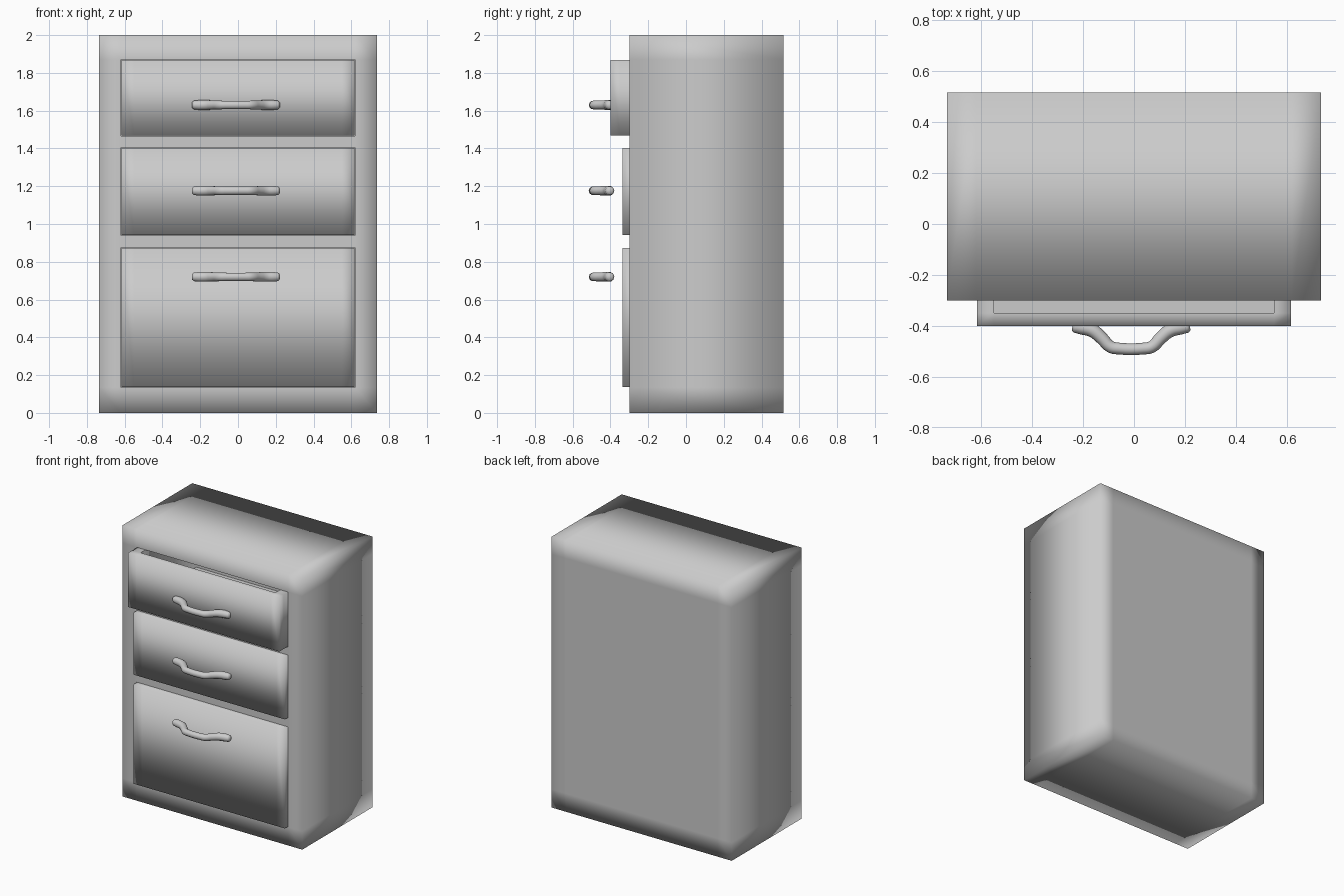
import bpy, bmesh
from mathutils import Vector

if "Cube" in bpy.data.objects:
    bpy.data.objects.remove(bpy.data.objects["Cube"])


def cut_box(lo, hi, cuts):
    """Box between two corners, with loop cuts given as (axis, position)."""
    bm = bmesh.new()
    bmesh.ops.create_cube(bm, size=1)
    lo, hi = Vector(lo), Vector(hi)
    for v in bm.verts:
        v.co = Vector([(lo[i] + hi[i]) / 2 + v.co[i] * (hi[i] - lo[i]) for i in range(3)])
    for axis, pos in cuts:
        co, no = Vector(), Vector()
        co[axis], no[axis] = pos, 1
        bmesh.ops.bisect_plane(bm, geom=bm.verts[:] + bm.edges[:] + bm.faces[:],
                               plane_co=co, plane_no=no)
    return bm


def hollow(bm, test, offset):
    """Push the faces whose centre passes the test inwards, with a crisp rim."""
    for f in [f for f in bm.faces if test(f.calc_center_median())]:
        for e in f.edges:
            e.smooth = False
        new = bmesh.ops.extrude_discrete_faces(bm, faces=[f])["faces"][0]
        for e in new.edges:
            e.smooth = False
        bmesh.ops.translate(bm, verts=new.verts[:], vec=offset)


def finish(bm, name):
    bmesh.ops.recalc_face_normals(bm, faces=bm.faces[:])
    for f in bm.faces:
        f.smooth = True
    mesh = bpy.data.meshes.new(name)
    bm.to_mesh(mesh)
    bm.free()
    ob = bpy.data.objects.new(name, mesh)
    bpy.context.collection.objects.link(ob)
    return ob


W, FRONT, BACK = 0.735, -0.30, 0.516
DW = 0.62
# name, bottom, top, front position, handle height
DRAWERS = [("top", 1.465, 1.87, -0.40, 1.63),
           ("middle", 0.94, 1.405, -0.335, 1.176),
           ("bottom", 0.135, 0.875, -0.335, 0.72)]

# Cabinet body with three drawer openings
cuts = [(0, -DW), (0, DW)] + [(2, z) for d in DRAWERS for z in d[1:3]]
body = cut_box((-W, FRONT, 0), (W, BACK, 2), cuts)
hollow(body,
       lambda c: abs(c.y - FRONT) < 1e-4 and abs(c.x) < 0.1
       and any(d[1] < c.z < d[2] for d in DRAWERS),
       Vector((0, 0.75, 0)))
finish(body, "cabinet_body")


def make_drawer(name, z0, z1, y):
    gap, wall, length = 0.003, 0.05, 0.75
    inner = 0.55
    bm = cut_box((-DW + gap, y, z0 + gap), (DW - gap, y + length, z1 - gap),
                 [(0, -inner), (0, inner), (1, y + wall), (1, y + length - wall)])
    hollow(bm,
           lambda c: abs(c.z - z1 + gap) < 1e-4 and abs(c.x) < inner
           and y + wall < c.y < y + length - wall,
           Vector((0, 0, -(z1 - z0 - wall))))
    finish(bm, name + "_drawer")


def make_handle(name, z):
    # Bowed bar: half path as (x, y, thickness factor), mirrored to the other side
    half = [(0.231, -0.402, 0.65), (0.222, -0.403, 0.95), (0.195, -0.407, 1.08),
            (0.153, -0.418, 1.08), (0.115, -0.449, 1.0), (0.08, -0.483, 0.95),
            (0.05, -0.489, 0.92)]
    path = [(-x, y, r) for x, y, r in half] + half[::-1]
    cu = bpy.data.curves.new(name + "_handle_path", "CURVE")
    cu.dimensions = "3D"
    cu.twist_mode = "Z_UP"
    cu.bevel_depth = 0.025
    cu.bevel_resolution = 3
    cu.use_fill_caps = True
    sp = cu.splines.new("BEZIER")
    sp.resolution_u = 4
    sp.bezier_points.add(len(path) - 1)
    for p, (x, y, r) in zip(sp.bezier_points, path):
        p.co = (x - 0.011, y, z)
        p.radius = r
        p.handle_left_type = p.handle_right_type = "AUTO"
    tmp = bpy.data.objects.new(name + "_handle_path", cu)
    bpy.context.collection.objects.link(tmp)
    bpy.context.view_layer.update()
    deps = bpy.context.evaluated_depsgraph_get()
    mesh = bpy.data.meshes.new_from_object(tmp.evaluated_get(deps))
    bpy.data.objects.remove(tmp)
    bm = bmesh.new()
    bm.from_mesh(mesh)
    bmesh.ops.remove_doubles(bm, verts=bm.verts[:], dist=1e-5)
    finish(bm, name + "_handle")


# Drawers (the top one is pulled out a little) and their handles
for name, z0, z1, y, hz in DRAWERS:
    make_drawer(name, z0, z1, y)
    make_handle(name, hz)
